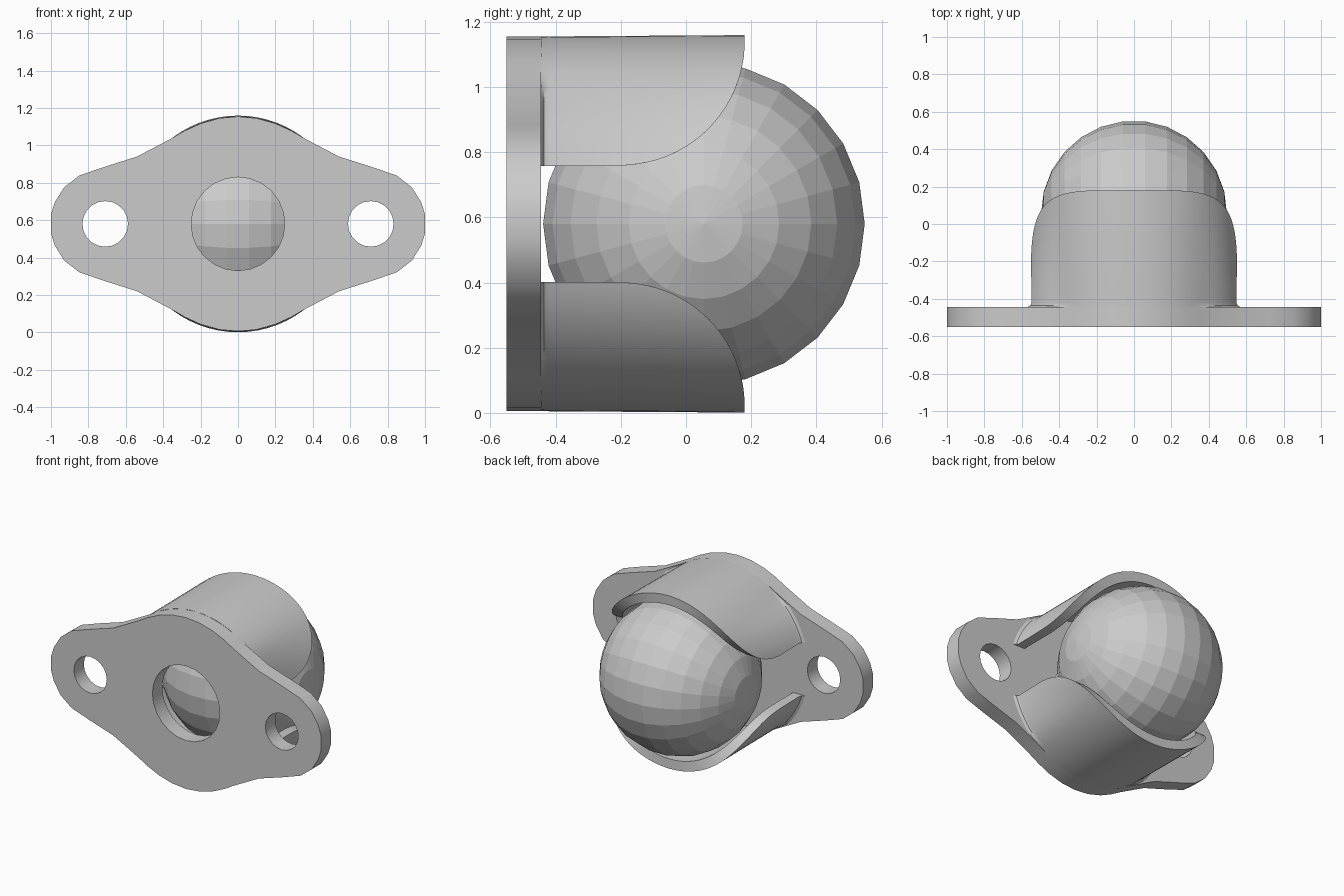
import bpy, bmesh
from math import sin, cos, asin, pi, sqrt, radians, degrees

if "Cube" in bpy.data.objects:
    bpy.data.objects.remove(bpy.data.objects["Cube"])

CZ = 0.58            # height of the ball axis
PLATE_BACK = -0.445


def circle(x, r, n):
    return [(x + r * cos(2 * pi * i / n), r * sin(2 * pi * i / n)) for i in range(n)]


# Flange plate: mirrored outline with three holes, extruded
quarter = [(1.0, 0.05), (0.98, 0.115), (0.93, 0.195), (0.85, 0.258), (0.72, 0.303),
           (0.54, 0.36), (0.35, 0.46), (0.285, 0.498), (0.2, 0.537), (0.1, 0.565), (0, 0.574)]
top = quarter + [(-x, z) for x, z in reversed(quarter[:-1])]
outline = top + [(-x, -z) for x, z in top]
curve = bpy.data.curves.new("flange_plate", 'CURVE')
curve.dimensions = '2D'
curve.fill_mode = 'BOTH'
curve.extrude = 0.0525
for pts in (outline, circle(0, 0.25, 24), circle(0.71, 0.122, 20), circle(-0.71, 0.122, 20)):
    spline = curve.splines.new('POLY')
    spline.points.add(len(pts) - 1)
    for p, (x, z) in zip(spline.points, pts):
        p.co = (x, z, 0, 1)
    spline.use_cyclic_u = True
plate = bpy.data.objects.new("flange_plate", curve)
bpy.context.collection.objects.link(plate)
plate.location = (0, -0.4975, CZ)
plate.rotation_euler = (radians(90), 0, 0)
bpy.context.view_layer.objects.active = plate
plate.select_set(True)
bpy.ops.object.convert(target='MESH')
plate.data.shade_flat()

# Ball with its poles on the side axis
bpy.ops.mesh.primitive_uv_sphere_add(segments=24, ring_count=13, radius=0.497,
                                     location=(0, 0.055, CZ), rotation=(0, pi / 2, 0))
bpy.context.object.name = "ball"


# Retaining arches: half tubes whose rim follows a quarter-round cut
def rim_y(h):
    t = min(1, max(0, (0.56 - h) / 0.38))
    return -0.2 + 0.38 * sqrt(1 - t * t)


def station(t):
    """Closed wall section at arch fraction t, fillet foot first."""
    def point(r, y):
        a0 = asin(0.178 / r)
        a = a0 + (pi - 2 * a0) * t
        return (r * cos(a), y(r * sin(a)) if callable(y) else y, r * sin(a))
    a0 = asin(0.178 / 0.577)
    a = degrees(a0 + (pi - 2 * a0) * t)
    k = min(1, max(0, (52 - min(a, 180 - a)) / 12))
    foot = lambda h: PLATE_BACK
    return [point(0.574 + 0.025 * k, foot), point(0.574 + 0.008 * k, -0.436),
            point(0.575, -0.42), point(0.579, rim_y),
            point(0.515, rim_y), point(0.515, foot)]


def make_arch(name, turn):
    n = 48
    bm = bmesh.new()
    rows = []
    for i in range(n + 1):
        u = i / n
        t = u - 0.13 * sin(2 * pi * u)     # denser near the slot
        rows.append([bm.verts.new(p) for p in station(t)])
    for a, b in zip(rows, rows[1:]):
        for j in range(6):
            k = (j + 1) % 6
            bm.faces.new((a[j], a[k], b[k], b[j]))
    bm.faces.new(rows[0])
    bm.faces.new(rows[-1])
    bmesh.ops.recalc_face_normals(bm, faces=bm.faces)
    me = bpy.data.meshes.new(name)
    bm.to_mesh(me)
    bm.free()
    ob = bpy.data.objects.new(name, me)
    bpy.context.collection.objects.link(ob)
    ob.location = (0, 0, CZ)
    ob.rotation_euler = (0, turn, 0)
    bpy.ops.object.select_all(action='DESELECT')
    ob.select_set(True)
    bpy.context.view_layer.objects.active = ob
    bpy.ops.object.shade_smooth_by_angle(angle=radians(30))


make_arch("upper_arch", 0)
make_arch("lower_arch", pi)
